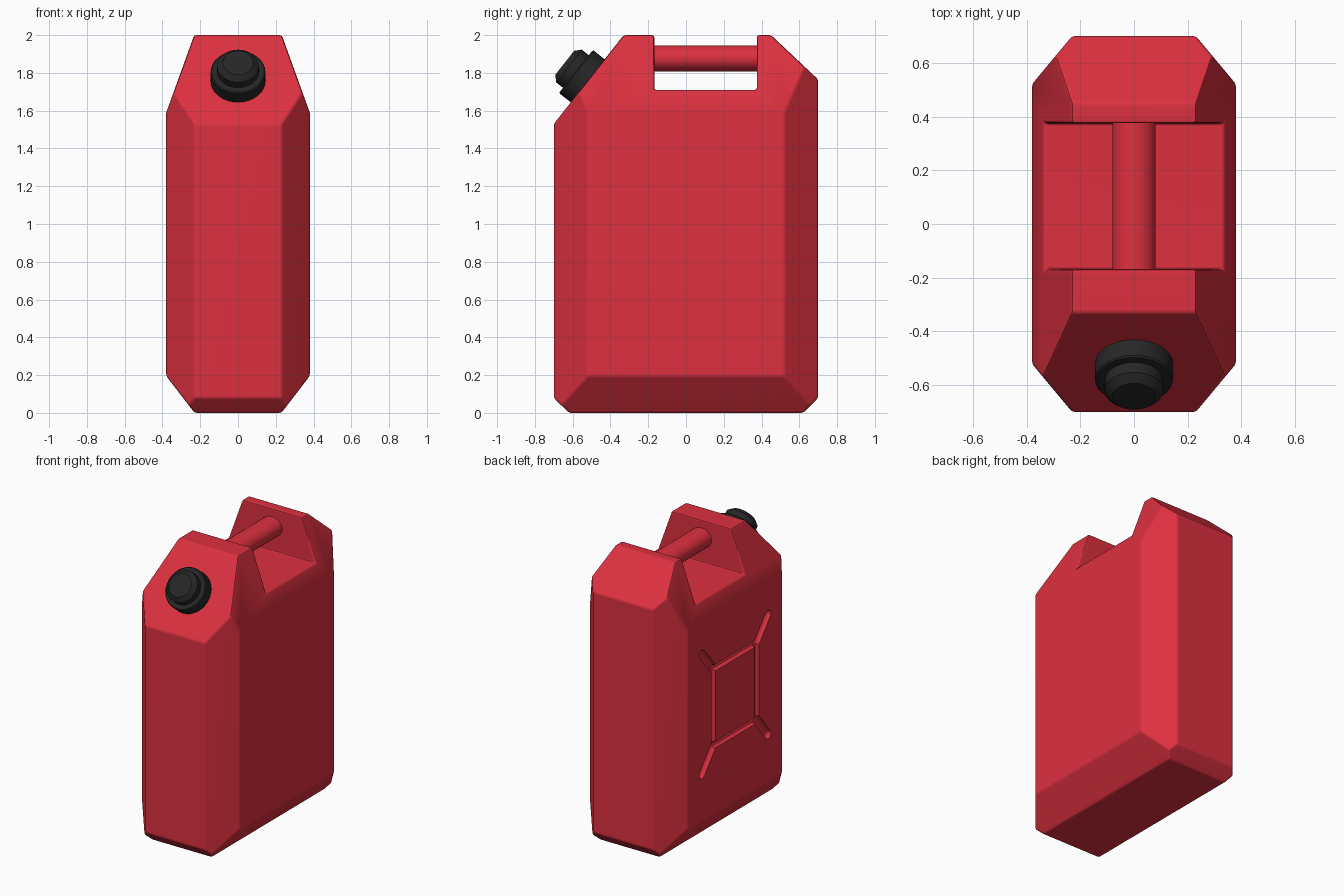
import bpy, bmesh, math
from mathutils import Vector, Matrix

if "Cube" in bpy.data.objects:
    bpy.data.objects.remove(bpy.data.objects["Cube"])


def material(name, rgb):
    m = bpy.data.materials.new(name)
    m.diffuse_color = (*rgb, 1)
    m.use_nodes = True
    m.node_tree.nodes["Principled BSDF"].inputs["Base Color"].default_value = m.diffuse_color
    return m


RED = material("red_plastic", (0.72, 0.03, 0.05))
BLACK = material("black_plastic", (0.02, 0.02, 0.02))


def finish(bm, name, mat=None):
    bmesh.ops.recalc_face_normals(bm, faces=bm.faces)
    me = bpy.data.meshes.new(name)
    bm.to_mesh(me)
    bm.free()
    ob = bpy.data.objects.new(name, me)
    bpy.context.collection.objects.link(ob)
    if mat:
        me.materials.append(mat)
    return ob


def box(bm, lo, hi):
    lo, hi = Vector(lo), Vector(hi)
    bmesh.ops.create_cube(bm, size=1, matrix=Matrix.Translation((lo + hi) / 2)
                          @ Matrix.Diagonal((*(hi - lo), 1)))


def activate(ob):
    bpy.ops.object.select_all(action='DESELECT')
    ob.select_set(True)
    bpy.context.view_layer.objects.active = ob


def apply_mod(ob, kind, **props):
    activate(ob)
    mod = ob.modifiers.new(kind.lower(), kind)
    for k, v in props.items():
        setattr(mod, k, v)
    bpy.ops.object.modifier_apply(modifier=mod.name)


def cut(ob, cutter):
    apply_mod(ob, 'BOOLEAN', object=cutter, operation='DIFFERENCE', solver='EXACT')
    bpy.data.objects.remove(cutter)


def smooth(ob):
    activate(ob)
    bpy.ops.object.shade_smooth_by_angle(angle=math.radians(32))


def revolve(name, profile, matrix, mat=None, segs=32):
    """Spin an (r, h) profile round local z, closing on the axis."""
    bm = bmesh.new()
    vs = [bm.verts.new((r, 0, h)) for r, h in profile]
    es = [bm.edges.new(p) for p in zip(vs, vs[1:])]
    bmesh.ops.spin(bm, geom=vs + es, cent=(0, 0, 0), axis=(0, 0, 1),
                   angle=math.tau, steps=segs)
    bmesh.ops.remove_doubles(bm, verts=bm.verts, dist=1e-5)
    bmesh.ops.transform(bm, matrix=matrix, verts=bm.verts)
    return finish(bm, name, mat)


# Body: a block trimmed by chamfer planes
bm = bmesh.new()
box(bm, (-0.38, -0.70, 0), (0.38, 0.70, 2.0))


def chamfer(a, b, axis):
    a, b = Vector(a), Vector(b)
    n = (b - a).cross(Vector(axis)).normalized()
    if n.dot(a - Vector((0, 0, 1))) < 0:
        n = -n
    bmesh.ops.bisect_plane(bm, geom=bm.verts[:] + bm.edges[:] + bm.faces[:],
                           plane_co=a, plane_no=n, clear_outer=True)
    bmesh.ops.holes_fill(bm, edges=bm.edges[:], sides=0)


for s in (-1, 1):
    for t in (-1, 1):
        chamfer((s * .38, t * .52, 1), (s * .23, t * .70, 1), (0, 0, 1))
    chamfer((s * .38, 0, .195), (s * .23, 0, 0), (0, 1, 0))
    chamfer((s * .38, 0, 1.59), (s * .232, 0, 2), (0, 1, 0))
    chamfer((0, s * .62, 0), (0, s * .70, .08), (1, 0, 0))
chamfer((0, -.70, 1.53), (0, -.33, 2), (1, 0, 0))
chamfer((0, .45, 2), (0, .70, 1.765), (1, 0, 0))
body = finish(bm, "can_body", RED)

# Handle opening
bm = bmesh.new()
box(bm, (-0.6, -0.168, 1.71), (0.6, 0.375, 2.3))
cut(body, finish(bm, "slot_cutter"))
apply_mod(body, 'BEVEL', width=0.012, segments=2, limit_method='ANGLE',
          angle_limit=math.radians(20), use_clamp_overlap=False)

# Pressed grooves on the left side: a rectangle with four diagonal arms
GX, GZ, GR = -0.383, 0.945, 0.034
cu = bpy.data.curves.new("groove_path", 'CURVE')
cu.dimensions = '3D'
cu.bevel_depth, cu.bevel_resolution = GR, 3
sp = cu.splines.new('POLY')
sp.points.add(3)
for p, (sy, sz) in zip(sp.points, ((-1, -1), (1, -1), (1, 1), (-1, 1))):
    p.co = (GX, sy * .24, GZ + sz * .27, 1)
sp.use_cyclic_u = True
path = bpy.data.objects.new("groove_path", cu)
bpy.context.collection.objects.link(path)
activate(path)
bpy.ops.object.convert(target='MESH')
bm = bmesh.new()
bm.from_mesh(bpy.context.object.data)
bpy.data.objects.remove(bpy.context.object)
cut(body, finish(bm, "groove_cutter"))

for sy in (-1, 1):
    for sz in (-1, 1):
        a = Vector((GX + .001, sy * .243, GZ + sz * .273))
        b = Vector((GX + .001, sy * .365, GZ + sz * .42))
        L, r = (b - a).length, GR - .002
        caps = [math.pi / 2 * i / 4 for i in range(5)]
        prof = [(r * math.sin(t), -r * math.cos(t)) for t in caps]
        prof += [(r * math.cos(t), L + r * math.sin(t)) for t in caps]
        prof[0], prof[-1] = (0, -r), (0, L + r)
        m = Matrix.Translation(a) @ (b - a).to_track_quat('Z', 'Y').to_matrix().to_4x4()
        cut(body, revolve("arm_cutter", prof, m, segs=17))
smooth(body)
wn = body.modifiers.new("weighted_normals", 'WEIGHTED_NORMAL')
wn.keep_sharp = True

# Grip bar, slightly flattened
m = (Matrix.Translation((0, -0.18, 1.877)) @ Matrix.Diagonal((.08, 1, .069, 1))
     @ Matrix.Rotation(-math.pi / 2, 4, 'X'))
smooth(revolve("grip_bar", [(0, 0), (1, 0), (1, .565), (0, .565)], m, RED))

# Stepped cap standing on the front slope
axis = Vector((0, -.47, .37))
m = Matrix.Translation((0, -.52, 1.758)) @ axis.to_track_quat('Z', 'Y').to_matrix().to_4x4()
smooth(revolve("screw_cap", [(0, -.02), (.145, -.02), (.145, .074), (.139, .08), (.11, .08),
                             (.11, .127), (.08, .155), (0, .155)], m, BLACK))
